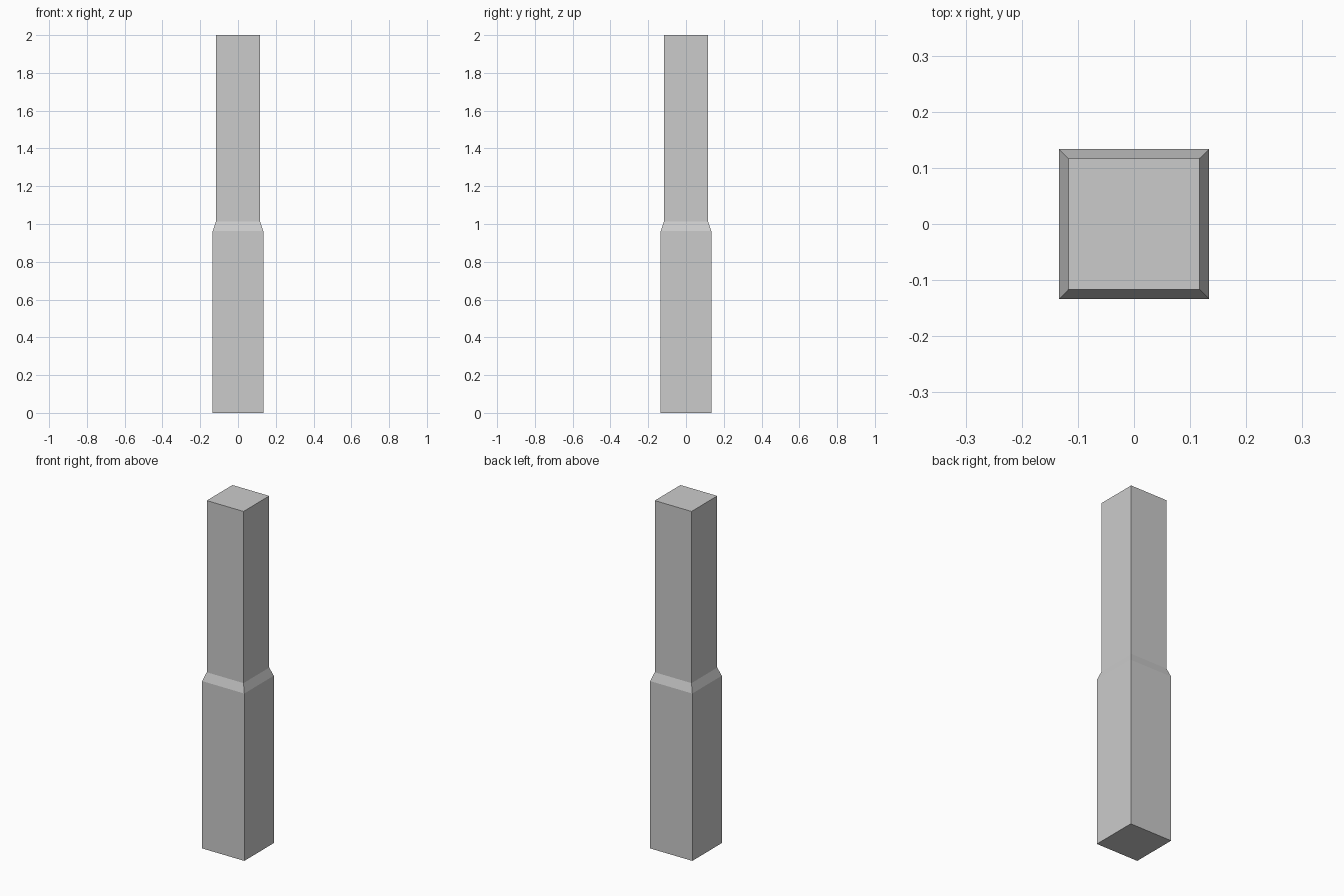
import bpy, bmesh

if "Cube" in bpy.data.objects:
    bpy.data.objects.remove(bpy.data.objects["Cube"])

# Square post profile: (half width, height) from bottom to top
PROFILE = [(0.134, 0.0), (0.134, 0.963), (0.117, 1.012), (0.117, 2.0)]
CORNERS = [(-1, -1), (1, -1), (1, 1), (-1, 1)]

bm = bmesh.new()
rings = [[bm.verts.new((sx * w, sy * w, z)) for sx, sy in CORNERS] for w, z in PROFILE]

# Side walls and sloped shoulder
for low, high in zip(rings, rings[1:]):
    for i in range(4):
        j = (i + 1) % 4
        bm.faces.new((low[i], low[j], high[j], high[i]))

# End caps
bm.faces.new(rings[0][::-1])
bm.faces.new(rings[-1])

mesh = bpy.data.meshes.new("stepped_post")
bm.to_mesh(mesh)
bm.free()
post = bpy.data.objects.new("stepped_post", mesh)
bpy.context.collection.objects.link(post)
